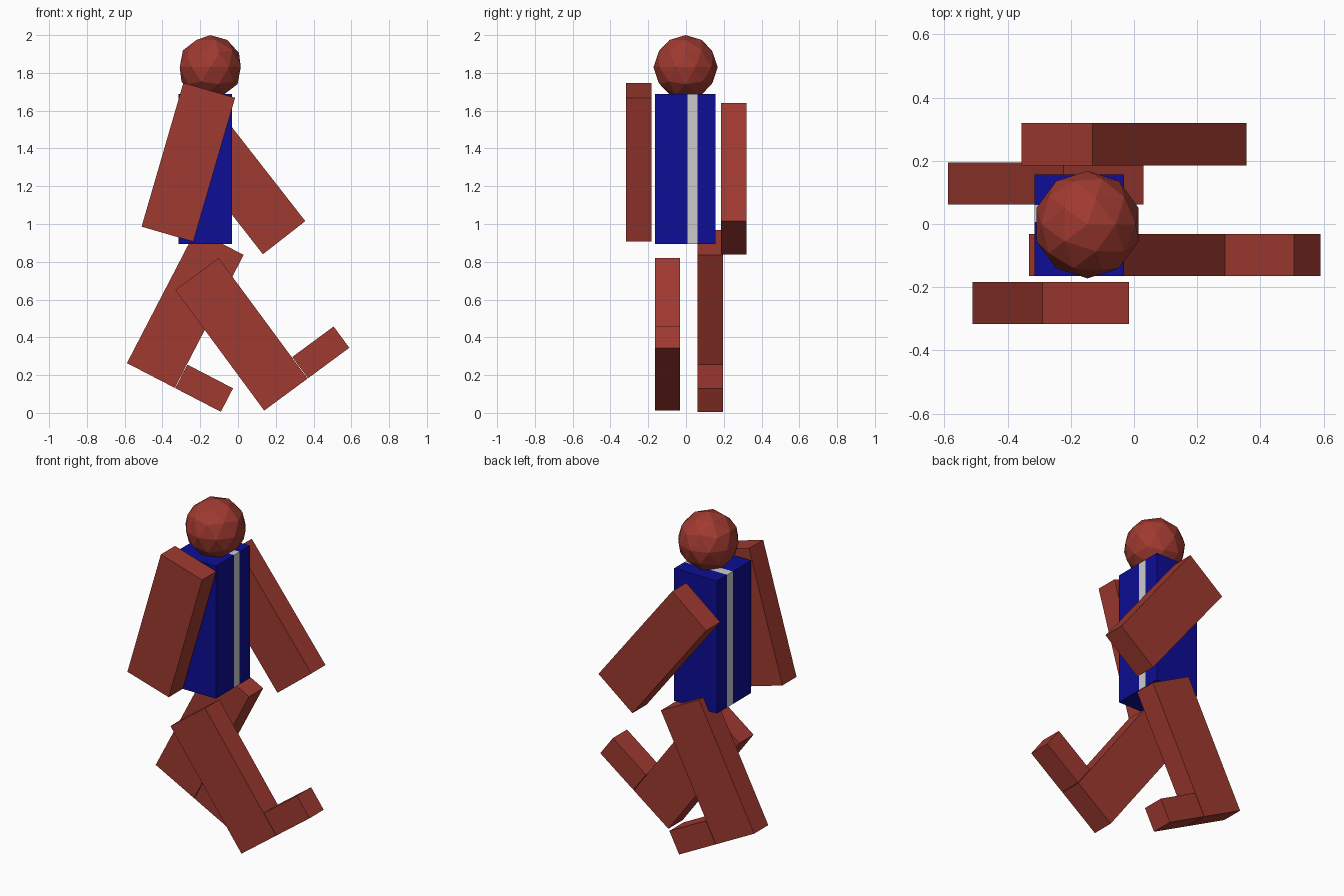
import bpy
from math import radians, sin, cos

if "Cube" in bpy.data.objects:
    bpy.data.objects.remove(bpy.data.objects["Cube"])


def material(name, rgb):
    mat = bpy.data.materials.new(name)
    mat.diffuse_color = (*rgb, 1)
    mat.use_nodes = True
    mat.node_tree.nodes["Principled BSDF"].inputs["Base Color"].default_value = mat.diffuse_color
    return mat


RED = material("red_brown", (0.35, 0.042, 0.03))
BLUE = material("blue", (0.004, 0.004, 0.3))

LIMB = (0.285, 0.134, 0.793)
FOOT = (0.272, 0.134, 0.14)


def box(name, center, size, tilt=0, mat=None):
    """Box tilted about the y axis, in degrees."""
    bpy.ops.mesh.primitive_cube_add(size=1, location=center,
                                    rotation=(0, radians(tilt), 0))
    obj = bpy.context.object
    obj.name = name
    obj.scale = size
    bpy.ops.object.transform_apply(location=False, rotation=False, scale=True)
    if mat:
        obj.data.materials.append(mat)
    return obj


def leg(side, center, tilt):
    """Leg with a foot set flush with its sole, pointing forward (+x)."""
    box(side + "_leg", center, LIMB, tilt, RED)
    t = radians(tilt)
    dx = (LIMB[0] + FOOT[0]) / 2 + 0.003
    dz = (FOOT[2] - LIMB[2]) / 2
    x, y, z = center
    foot = (x + dx * cos(t) + dz * sin(t), y, z - dx * sin(t) + dz * cos(t))
    box(side + "_foot", foot, FOOT, tilt, RED)


# Torso: two blue jacket halves with a grey strip between them
for name, y0, y1, mat in (("jacket_right", -0.165, 0.007, BLUE),
                          ("shirt_strip", 0.007, 0.06, None),
                          ("jacket_left", 0.06, 0.156, BLUE)):
    box(name, (-0.173, (y0 + y1) / 2, 1.292), (0.284, y1 - y0, 0.794), 0, mat)

# Head
bpy.ops.mesh.primitive_ico_sphere_add(subdivisions=2, radius=0.17,
                                      location=(-0.147, -0.002, 1.83))
head = bpy.context.object
head.name = "head"
head.data.materials.append(RED)

# Arms
box("right_arm", (-0.263, -0.25, 1.327), LIMB, 16.2, RED)
box("left_arm", (0.0, 0.252, 1.24), LIMB, -38.0, RED)

# Legs and feet
leg("right", (0.018, -0.098, 0.416), -36.4)
leg("left", (-0.279, 0.128, 0.55), 27.4)
